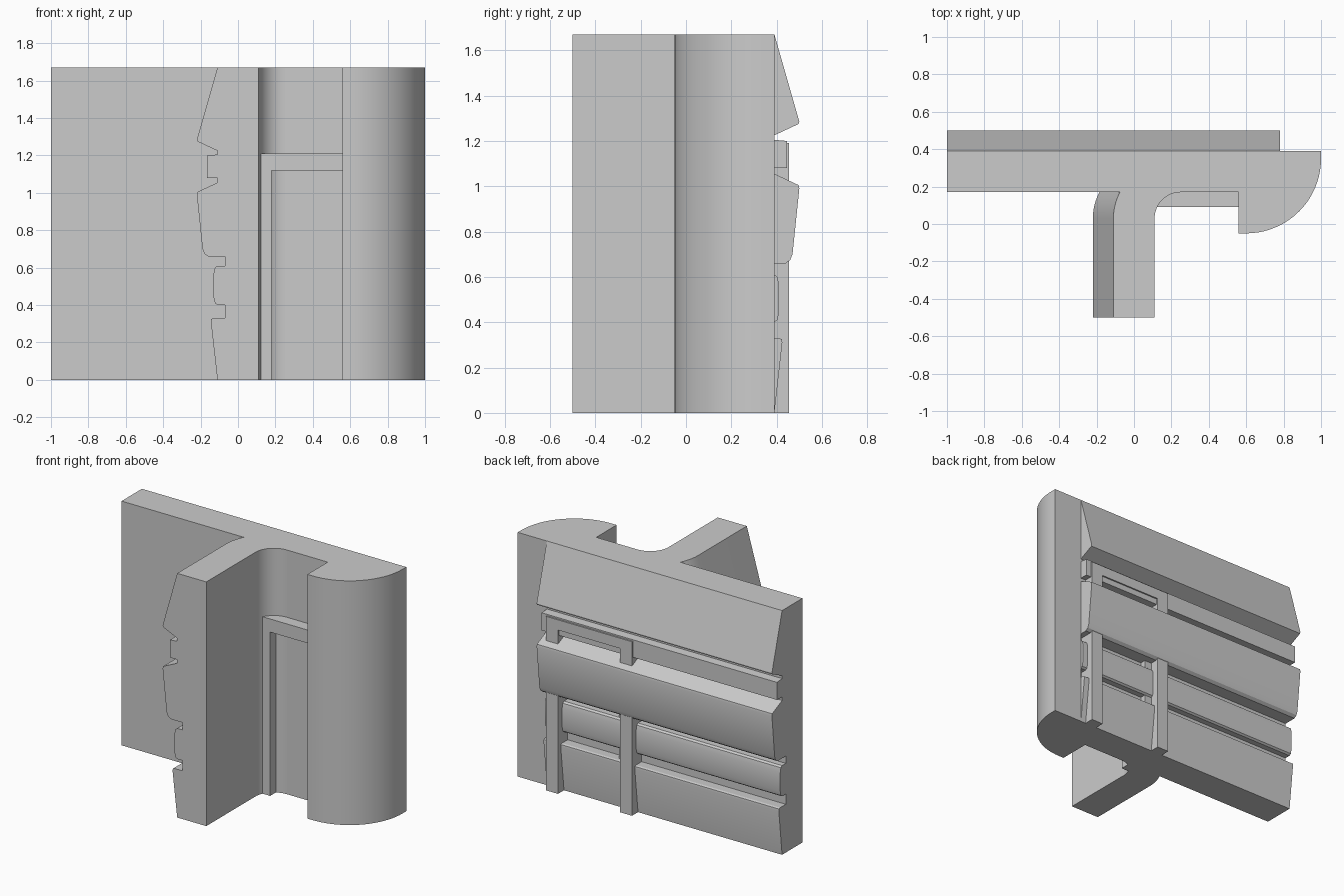
import bpy, bmesh, math

if "Cube" in bpy.data.objects:
    bpy.data.objects.remove(bpy.data.objects["Cube"])

H = 1.67


def loft(name, sections):
    """Skin equal-length closed rings of 3D points and cap both ends."""
    bm = bmesh.new()
    rings = [[bm.verts.new(p) for p in s] for s in sections]
    n = len(rings[0])
    for a, b in zip(rings, rings[1:]):
        for i in range(n):
            j = (i + 1) % n
            bm.faces.new((a[i], a[j], b[j], b[i]))
    bm.faces.new(rings[0])
    bm.faces.new(rings[-1])
    bmesh.ops.recalc_face_normals(bm, faces=bm.faces)
    me = bpy.data.meshes.new(name)
    bm.to_mesh(me)
    bm.free()
    ob = bpy.data.objects.new(name, me)
    bpy.context.collection.objects.link(ob)
    return ob


def prism(name, pts, z0=0, z1=H):
    return loft(name, [[(x, y, z) for x, y in pts] for z in (z0, z1)])


def box(name, x0, x1, y0, y1, z0, z1):
    return prism(name, [(x0, y0), (x1, y0), (x1, y1), (x0, y1)], z0, z1)


def arc(cx, cy, r, a0, a1, n):
    return [(cx + r * math.cos(math.radians(a0 + (a1 - a0) * i / n)),
             cy + r * math.sin(math.radians(a0 + (a1 - a0) * i / n)))
            for i in range(n + 1)]


# Siding profile: (outward offset, height), top to bottom
siding = [(0, H), (.11, 1.285), (.107, 1.275), (0, 1.225), (0, 1.205),
          (.055, 1.2), (.055, 1.08), (0, 1.08), (0, 1.055), (.107, 1.005),
          (.11, .99), (.08, .70), (.07, .675), (.05, .66), (-.04, .66),
          (-.04, .61), (0, .61), (.013, .6), (.02, .57), (.02, .44),
          (.013, .41), (0, .4), (-.04, .4), (-.04, .33), (.02, .33),
          (.033, .325), (.035, .31), (0, 0)]

# Back wall with siding on its rear face
wall = [(.17, 0), (.17, H)] + [(.39 + d, z) for d, z in siding]
loft("back_wall", [[(x, y, z) for y, z in wall] for x in (-1, .78)])

# Rounded corner column
prism("corner_column",
      [(.78, .39), (.78, .3), (.56, .3), (.56, -.05)]
      + arc(.6, .35, .4, -90, 0, 20) + [(1, .39)])

# Cross wall with siding on its left face, easing into the back wall
R = .3
sections = []
for y in (-.5, .03, .06, .09, .12, .15, .175):
    dy = max(0, y - .03)
    s = R - math.sqrt(R * R - dy * dy)
    sections.append([(.11, y, 0), (.11, y, H)]
                    + [(-.11 - d + s, y, z) for d, z in siding])
loft("cross_wall", sections)

# Concave fillet on the right of the cross wall
prism("inner_fillet", [(.1, .2), (.1, .03)]
      + arc(.25, .03, .14, 180, 90, 12) + [(.25, .2)])


# Door frame on each face of the back wall
def door_frame(name, y0, y1, top):
    pts = [(.09, 0), (.09, top), (.74, top), (.74, 0),
           (.65, 0), (.65, 1.12), (.18, 1.12), (.18, 0)]
    loft(name, [[(x, y, z) for x, z in pts] for y in (y0, y1)])


door_frame("front_door_frame", .09, .2, 1.21)
door_frame("rear_door_frame", .34, .455, 1.19)

# Groove fillers beside the rear door post
for i, (z0, z1) in enumerate(((.33, .4), (.61, .66))):
    box("groove_filler_%d" % (i + 1), .17, .235, .34, .39, z0, z1)

for ob in bpy.context.collection.objects:
    ob.select_set(True)
    bpy.context.view_layer.objects.active = ob
bpy.ops.object.shade_smooth_by_angle(angle=math.radians(20))
